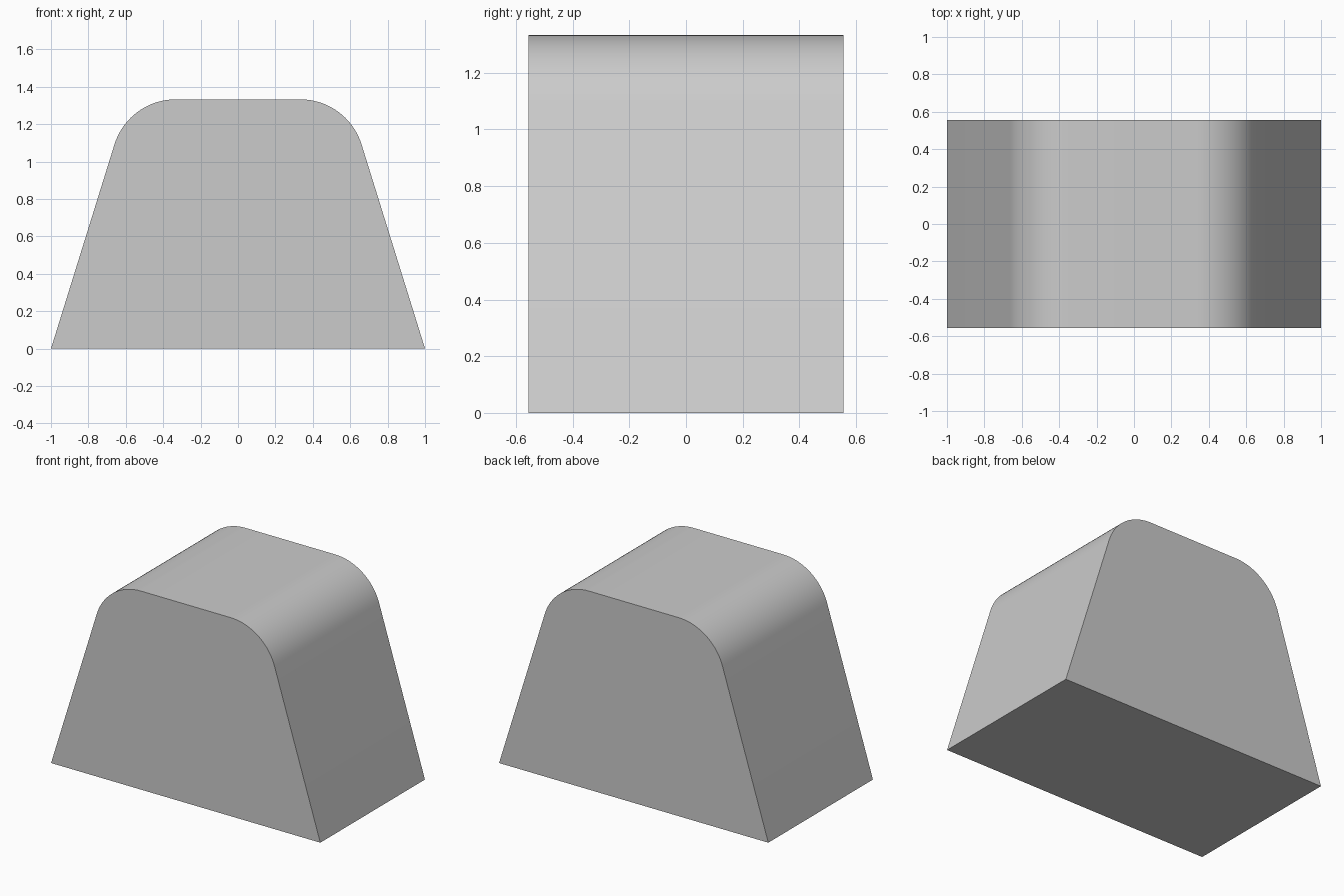
import bpy, bmesh
from math import sin, cos, pi, asin, atan2, hypot

if "Cube" in bpy.data.objects:
    bpy.data.objects.remove(bpy.data.objects["Cube"])

HEIGHT, HALF_DEPTH = 1.333, 0.555
RADIUS, ARC_X, STEPS = 0.343, 0.333, 18
arc_z = HEIGHT - RADIUS

# Angle at which the sloping side (through x=1, z=0) is tangent to the corner arc
dx, dz = 1 - ARC_X, arc_z
start = pi / 2 - atan2(dz, dx) - asin(RADIUS / hypot(dx, dz))
start = start if 0 < start < 0.6 else pi / 2 - asin(RADIUS / hypot(dx, dz)) - atan2(dz, dx)

# Right half of the profile: foot, then rounded shoulder; mirrored for the left
right = [(1, 0)]
for i in range(STEPS + 1):
    a = start + (pi / 2 - start) * i / STEPS
    right.append((ARC_X + RADIUS * cos(a), arc_z + RADIUS * sin(a)))
profile = right + [(-x, z) for x, z in reversed(right)]

# Extrude the profile from front to back
bm = bmesh.new()
front = bm.faces.new([bm.verts.new((x, -HALF_DEPTH, z)) for x, z in profile])
extruded = bmesh.ops.extrude_face_region(bm, geom=[front], use_keep_orig=True)
back = [v for v in extruded["geom"] if isinstance(v, bmesh.types.BMVert)]
bmesh.ops.translate(bm, verts=back, vec=(0, 2 * HALF_DEPTH, 0))
bmesh.ops.recalc_face_normals(bm, faces=bm.faces)
mesh = bpy.data.meshes.new("rounded_block")
bm.to_mesh(mesh)
bm.free()

block = bpy.data.objects.new("rounded_block", mesh)
bpy.context.collection.objects.link(block)
bpy.context.view_layer.objects.active = block
block.select_set(True)
bpy.ops.object.shade_smooth_by_angle(angle=pi / 6)
